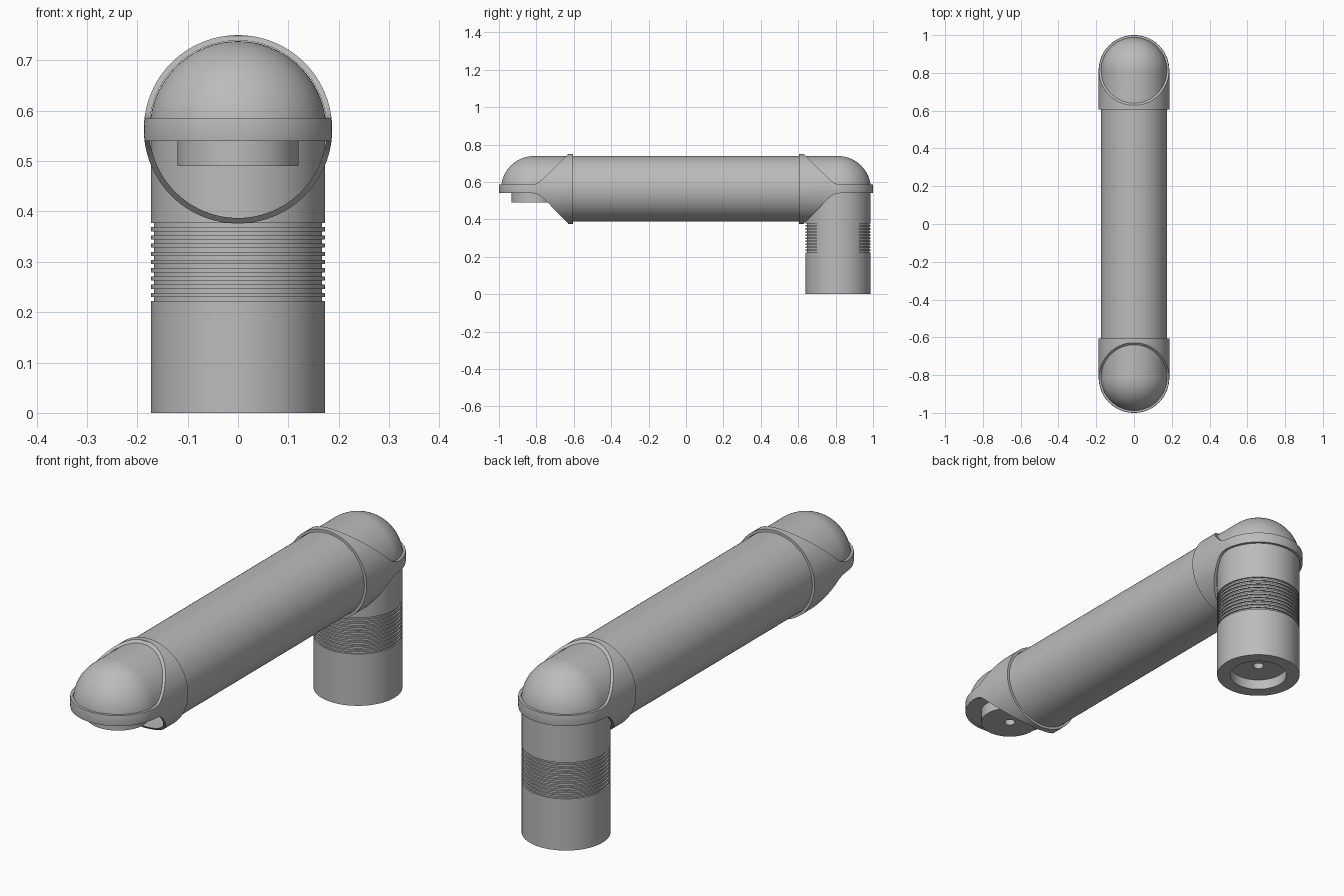
import bpy, bmesh, math
from mathutils import Matrix, Vector

cube = bpy.data.objects.get("Cube")
if cube:
    bpy.data.objects.remove(cube, do_unlink=True)

AXIS_Z = 0.563      # height of the horizontal tube axis
JOINT_Y = 0.813     # distance of each elbow from the middle
TUBE_R = 0.175
SHELL_R = 0.187

grey = bpy.data.materials.new("plain_grey")
grey.use_nodes = True
grey.diffuse_color = (0.5, 0.5, 0.5, 1)
bsdf = next(n for n in grey.node_tree.nodes if n.type == 'BSDF_PRINCIPLED')
bsdf.inputs["Base Color"].default_value = grey.diffuse_color


def finish(name, bm):
    bmesh.ops.recalc_face_normals(bm, faces=bm.faces)
    me = bpy.data.meshes.new(name)
    bm.to_mesh(me)
    bm.free()
    me.materials.append(grey)
    ob = bpy.data.objects.new(name, me)
    bpy.context.collection.objects.link(ob)
    smooth(me)
    return ob


def smooth(me):
    me.shade_smooth()
    me.set_sharp_from_angle(angle=math.radians(30))


def lathe(profile, matrix, closed=False, steps=96):
    """Spin (radius, height) points about local z, then place the result."""
    bm = bmesh.new()
    vs = [bm.verts.new((r, 0, h)) for r, h in profile]
    es = [bm.edges.new(p) for p in zip(vs, vs[1:])]
    if closed:
        es.append(bm.edges.new((vs[-1], vs[0])))
    bmesh.ops.spin(bm, geom=vs + es, cent=(0, 0, 0), axis=(0, 0, 1),
                   angle=math.tau, steps=steps)
    bmesh.ops.remove_doubles(bm, verts=bm.verts, dist=1e-5)
    bmesh.ops.transform(bm, matrix=matrix, verts=bm.verts)
    return bm


def lying(side):
    """Local z points along side * y at the tube axis height."""
    return (Matrix.Translation((0, 0, AXIS_Z))
            @ Matrix.Rotation(-side * math.pi / 2, 4, 'X'))


def capsule_end(r, start, n=24):
    """Straight wall followed by a quarter circle up to the pole."""
    arc = [(r * math.cos(i / n * math.pi / 2),
            JOINT_Y + r * math.sin(i / n * math.pi / 2)) for i in range(n)]
    return [(r, start)] + arc + [(0, JOINT_Y + r)]


def prism(outline, side):
    """Side outline (y, z) extruded across x."""
    bm = bmesh.new()
    face = bm.faces.new([bm.verts.new((-0.4, side * y, z)) for y, z in outline])
    out = bmesh.ops.extrude_face_region(bm, geom=[face])
    moved = [v for v in out["geom"] if isinstance(v, bmesh.types.BMVert)]
    bmesh.ops.translate(bm, vec=(0.8, 0, 0), verts=moved)
    return finish("shell_cutter", bm)


# Hollow horizontal tube
finish("main_tube", lathe([(TUBE_R, -0.625), (TUBE_R, 0.625)], lying(1)))

# Elbow shell seen from the side: upright ring, diagonal necks, level band
shell_outline = [(0.605, 0.3), (0.63, 0.3), (0.63, 0.378), (0.755, 0.505),
                 (0.775, 0.524), (0.797, 0.536), (0.825, 0.54), (1.1, 0.54),
                 (1.1, 0.585), (0.835, 0.585), (0.81, 0.588), (0.788, 0.597),
                 (0.765, 0.616), (0.63, 0.748), (0.63, 0.8), (0.605, 0.8)]

for side, label in ((-1, "front"), (1, "rear")):
    # Rounded cover over the elbow, open below
    dome = lathe(capsule_end(TUBE_R, 0.615), lying(side))
    bmesh.ops.bisect_plane(dome, geom=dome.verts[:] + dome.edges[:] + dome.faces[:],
                           plane_co=Vector((0, 0, 0.545)), plane_no=(0, 0, 1),
                           clear_inner=True)
    finish(label + "_elbow_dome", dome)

    # Raised shell, cut from a hollow capsule by the side outline
    outer = capsule_end(SHELL_R, 0.58)
    inner = capsule_end(TUBE_R + 0.001, 0.58)[::-1]
    shell = finish(label + "_elbow_shell",
                   lathe(outer + inner, lying(side), closed=True))
    cutter = prism(shell_outline, side)
    mod = shell.modifiers.new("outline", 'BOOLEAN')
    mod.operation = 'INTERSECT'
    mod.solver = 'EXACT'
    mod.object = cutter
    deps = bpy.context.evaluated_depsgraph_get()
    cut = bpy.data.meshes.new_from_object(shell.evaluated_get(deps))
    shell.modifiers.clear()
    shell.data = cut
    smooth(cut)
    bpy.data.objects.remove(cutter, do_unlink=True)

# Front mounting flange with a centre hole, under a flat closing plate
finish("front_flange", lathe(
    [(0, 0.53), (0.022, 0.53), (0.022, 0.49), (0.12, 0.49),
     (0.12, 0.541), (TUBE_R, 0.541)],
    Matrix.Translation((0, -JOINT_Y, 0))))

# Rear leg: recessed foot, grooved band and plain upper part
LEG_R, GROOVE_R, PITCH = 0.173, 0.167, 0.0163
leg = [(0, 0.09), (0.022, 0.09), (0.022, 0.045), (0.118, 0.045),
       (0.118, 0), (LEG_R, 0)]
for i in range(10):
    z = 0.222 + i * PITCH
    leg += [(LEG_R, z), (GROOVE_R, z),
            (GROOVE_R, z + PITCH / 2), (LEG_R, z + PITCH / 2)]
leg += [(LEG_R, 0.55), (0, 0.55)]
finish("rear_leg", lathe(leg, Matrix.Translation((0, JOINT_Y, 0))))
